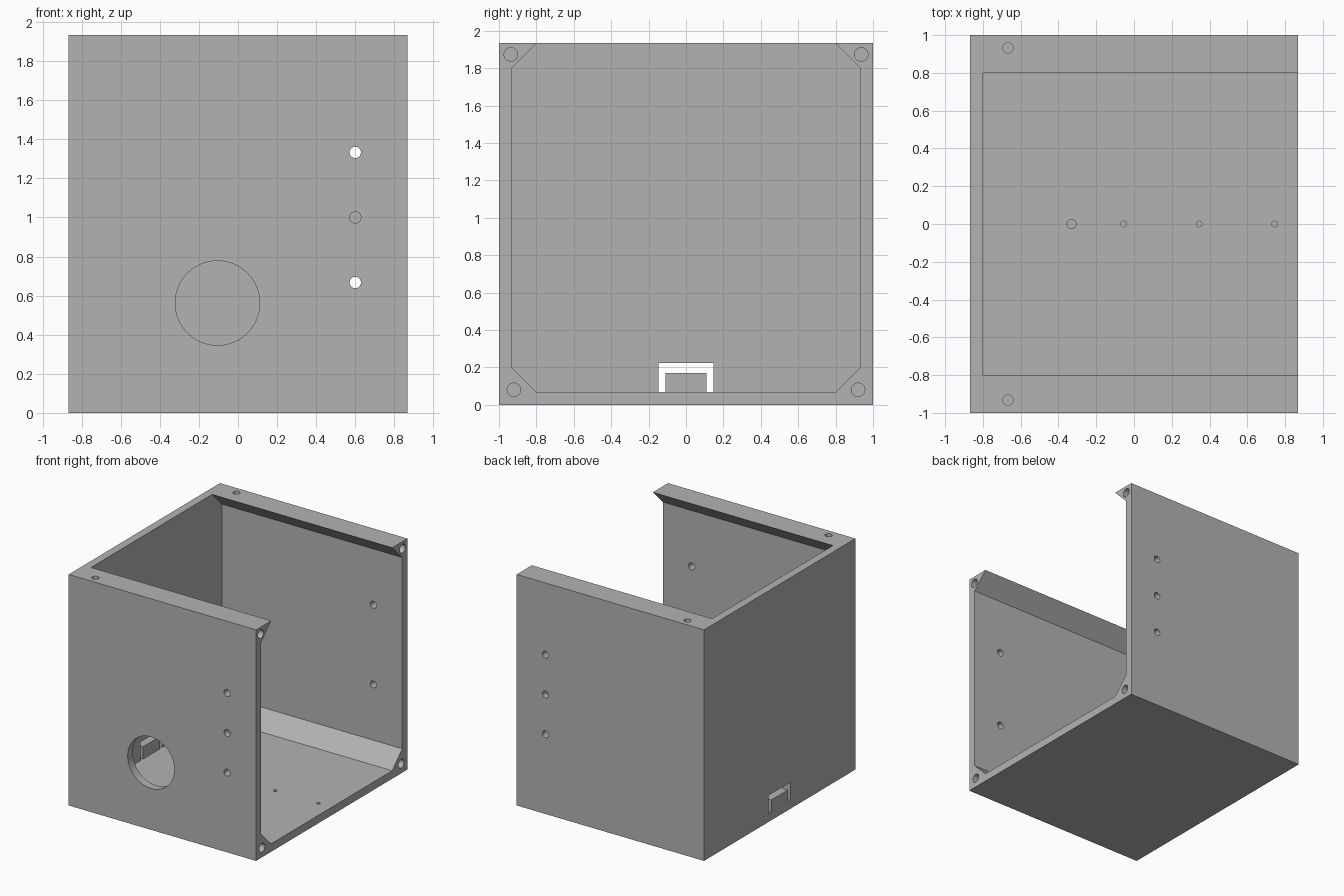
import bpy, bmesh, math
from mathutils import Matrix, Vector

cube = bpy.data.objects.get("Cube")
if cube:
    bpy.data.objects.remove(cube, do_unlink=True)

# Overall size and wall thickness
HALF_X, HALF_Y, HEIGHT = 0.867, 1.0, 1.933
WALL, CHAMFER = 0.067, 0.133

grey = bpy.data.materials.new("plain grey")
grey.use_nodes = True
colour = (0.45, 0.45, 0.45, 1)
grey.diffuse_color = colour
grey.node_tree.nodes["Principled BSDF"].inputs["Base Color"].default_value = colour


def add_prism(bm, profile, x0, x1):
    """Extrude a (y, z) outline along x."""
    face = bm.faces.new([bm.verts.new((x0, y, z)) for y, z in profile])
    moved = bmesh.ops.extrude_face_region(bm, geom=[face])["geom"]
    bmesh.ops.translate(bm, vec=(x1 - x0, 0, 0),
                        verts=[v for v in moved if isinstance(v, bmesh.types.BMVert)])


def add_bore(bm, start, end, radius, sides=32):
    """Cylinder between two points."""
    start, end = Vector(start), Vector(end)
    axis = end - start
    turn = axis.to_track_quat('Z', 'Y').to_matrix().to_4x4()
    bmesh.ops.create_cone(bm, cap_ends=True, segments=sides, radius1=radius,
                          radius2=radius, depth=axis.length,
                          matrix=Matrix.Translation((start + end) / 2) @ turn)


def finish(bm, name):
    bmesh.ops.recalc_face_normals(bm, faces=bm.faces)
    mesh = bpy.data.meshes.new(name)
    bm.to_mesh(mesh)
    bm.free()
    mesh.materials.append(grey)
    obj = bpy.data.objects.new(name, mesh)
    bpy.context.collection.objects.link(obj)
    return obj


def cut(target, cutter):
    mod = target.modifiers.new(cutter.name, 'BOOLEAN')
    mod.operation, mod.solver, mod.object = 'DIFFERENCE', 'EXACT', cutter
    bpy.context.view_layer.objects.active = target
    bpy.ops.object.modifier_apply(modifier=mod.name)
    bpy.data.objects.remove(cutter, do_unlink=True)


# Solid block
bm = bmesh.new()
add_prism(bm, [(-HALF_Y, 0), (HALF_Y, 0), (HALF_Y, HEIGHT), (-HALF_Y, HEIGHT)],
          -HALF_X, HALF_X)
case = finish(bm, "enclosure")

# Cavity with chamfered corners, open at the top and one end
inner = HALF_Y - WALL
lip = inner - CHAMFER
half = [(lip, WALL), (inner, WALL + CHAMFER), (inner, HEIGHT - CHAMFER),
        (lip, HEIGHT), (lip, HEIGHT + 0.1)]
bm = bmesh.new()
add_prism(bm, half + [(-y, z) for y, z in reversed(half)], -HALF_X + WALL, HALF_X + 0.1)
cut(case, finish(bm, "cavity_cutter"))

# Openings and screw holes
bm = bmesh.new()
for side in (-1, 1):
    # Side wall holes: outer pair goes through, middle one is blind
    for z, depth in ((0.667, 0.1), (1.0, 0.05), (1.333, 0.1)):
        add_bore(bm, (0.6, side * 1.05, z), (0.6, side * (HALF_Y - depth), z), 0.029)
    # Lid holes in the top rails
    add_bore(bm, (-0.667, side * 0.933, HEIGHT + 0.05),
             (-0.667, side * 0.933, HEIGHT - 0.09), 0.028)
    # Corner screw holes at the open end
    for y, z in ((0.937, 1.873), (0.92, 0.08)):
        add_bore(bm, (HALF_X + 0.05, side * y, z), (HALF_X - 0.2, side * y, z), 0.036)

# Large round port in the front wall
add_bore(bm, (-0.105, -1.05, 0.562), (-0.105, -0.88, 0.562), 0.216, 64)

# Blind pilot holes in the floor
for x, radius in ((-0.33, 0.024), (-0.055, 0.015), (0.345, 0.015), (0.745, 0.015)):
    add_bore(bm, (x, 0, WALL + 0.05), (x, 0, WALL - 0.04), radius)

# Inverted U slot in the end wall, leaving a tab
outer_w, outer_z, tab_w, tab_z = 0.146, 0.222, 0.11, 0.17
add_prism(bm, [(-outer_w, WALL), (-outer_w, outer_z), (outer_w, outer_z), (outer_w, WALL),
               (tab_w, WALL), (tab_w, tab_z), (-tab_w, tab_z), (-tab_w, WALL)],
          -HALF_X - 0.05, -HALF_X + WALL + 0.03)
cut(case, finish(bm, "hole_cutter"))

# Smooth bores, sharp edges elsewhere
bpy.ops.object.select_all(action='DESELECT')
case.select_set(True)
bpy.context.view_layer.objects.active = case
bpy.ops.object.shade_smooth_by_angle(angle=math.radians(30))
